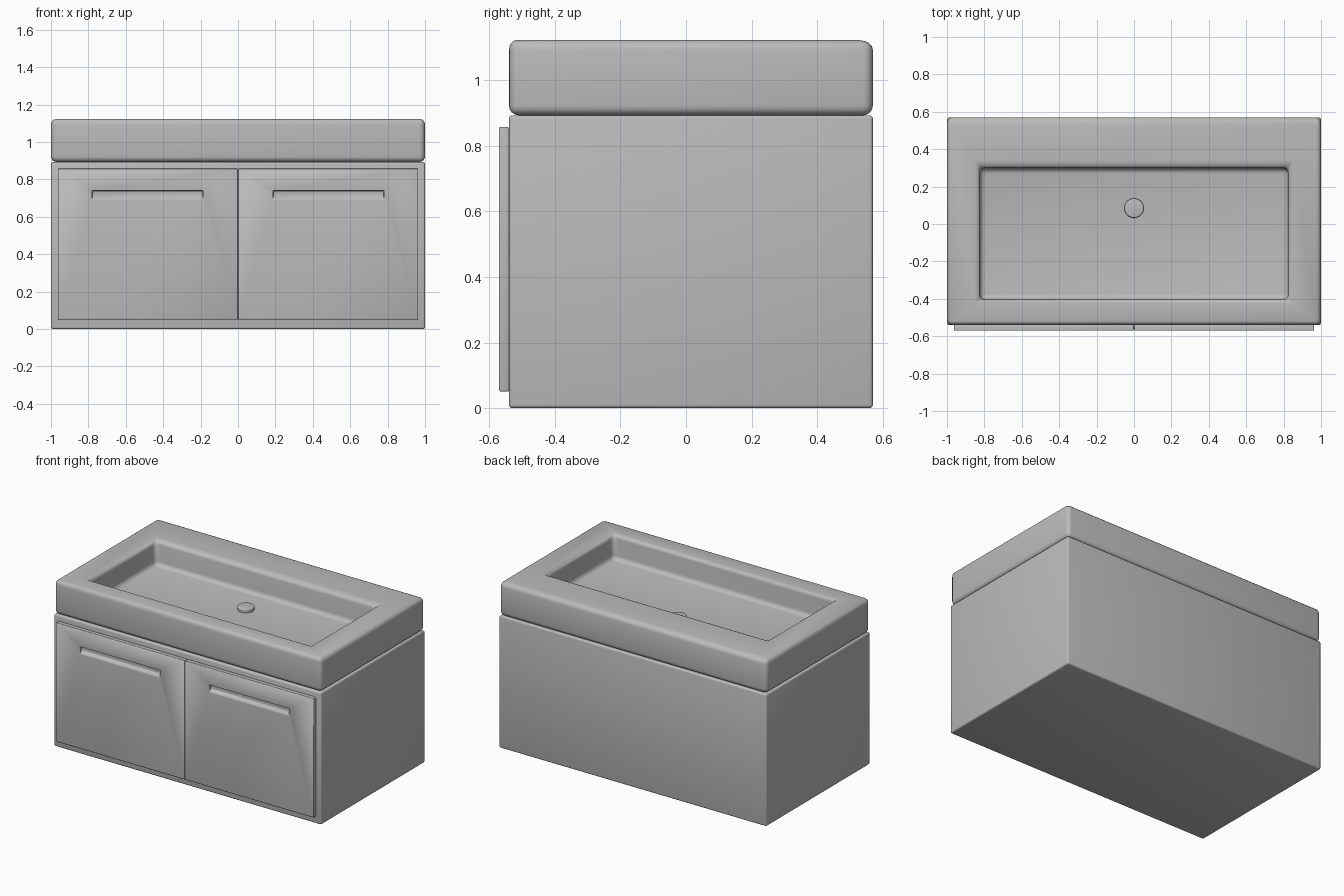
import bpy, bmesh
from math import radians

# Remove the default cube
old = bpy.data.objects.get("Cube")
if old:
    bpy.data.objects.remove(old, do_unlink=True)

# Single matte grey
grey = bpy.data.materials.new("matte_grey")
grey.use_nodes = True
colour = (0.5, 0.5, 0.5, 1)
grey.diffuse_color = colour
shader = next(n for n in grey.node_tree.nodes if n.type == 'BSDF_PRINCIPLED')
shader.inputs["Base Color"].default_value = colour
shader.inputs["Roughness"].default_value = 0.6


def box(lo, hi):
    """Box between two corners, as a bmesh."""
    bm = bmesh.new()
    bmesh.ops.create_cube(bm, size=1)
    for v in bm.verts:
        v.co = [l + (c + 0.5) * (h - l) for l, h, c in zip(lo, hi, v.co)]
    return bm


def recess(bm, axis, side, lo, hi, depth, slope=0):
    """Sink a rectangular pocket into the face on one side of the box."""
    face = max(bm.faces, key=lambda f: f.calc_center_median()[axis] * side)
    centre = face.calc_center_median()
    bmesh.ops.inset_region(bm, faces=[face], thickness=0.01)
    free = [i for i in range(3) if i != axis]
    for v in face.verts:
        for i in free:
            v.co[i] = (hi if v.co[i] > centre[i] else lo)[i]
    bmesh.ops.inset_region(bm, faces=[face], thickness=0.002)
    for v in face.verts:
        v.co[axis] -= side * depth
        if slope and v.co.z < (lo[2] + hi[2]) / 2:
            v.co.z += slope


def finish(name, bm, bevel, segments=3):
    """Turn a bmesh into a rounded, smooth shaded object."""
    bmesh.ops.recalc_face_normals(bm, faces=bm.faces)
    mesh = bpy.data.meshes.new(name)
    bm.to_mesh(mesh)
    bm.free()
    obj = bpy.data.objects.new(name, mesh)
    bpy.context.collection.objects.link(obj)
    mesh.materials.append(grey)
    mod = obj.modifiers.new("rounded_edges", 'BEVEL')
    mod.width = bevel
    mod.segments = segments
    mod.limit_method = 'ANGLE'
    mod.angle_limit = radians(30)
    bpy.ops.object.select_all(action='DESELECT')
    obj.select_set(True)
    bpy.context.view_layer.objects.active = obj
    bpy.ops.object.shade_smooth_by_angle(angle=radians(60))
    for p in mesh.polygons:
        p.use_smooth = True
    for e in mesh.edges:
        e.use_edge_sharp = False
    return obj


# Cabinet body
finish("cabinet", box((-1, -0.54, 0), (1, 0.57, 0.893)), 0.01)

# Basin with a sunken rectangular bowl
basin = box((-1, -0.54, 0.893), (1, 0.57, 1.122))
recess(basin, 2, 1, (-0.825, -0.405, 0), (0.825, 0.3, 0), 0.17)
finish("basin", basin, 0.03, 4)

# Two doors, each with a finger groove
for name, s in (("left", 1), ("right", -1)):
    xs = sorted((s * 0.001, s * 0.963))
    gx = sorted((s * 0.187, s * 0.78))
    door = box((xs[0], -0.57, 0.05), (xs[1], -0.54, 0.857))
    recess(door, 1, -1, (gx[0], 0, 0.695), (gx[1], 0, 0.74), 0.02, 0.012)
    finish(name + "_door", door, 0.005)

# Drain cap on the bowl floor
drain = bmesh.new()
bmesh.ops.create_cone(drain, cap_ends=True, segments=32, radius1=0.052,
                      radius2=0.052, depth=0.03)
bmesh.ops.translate(drain, verts=drain.verts, vec=(0, 0.085, 0.963))
finish("drain", drain, 0.006)
